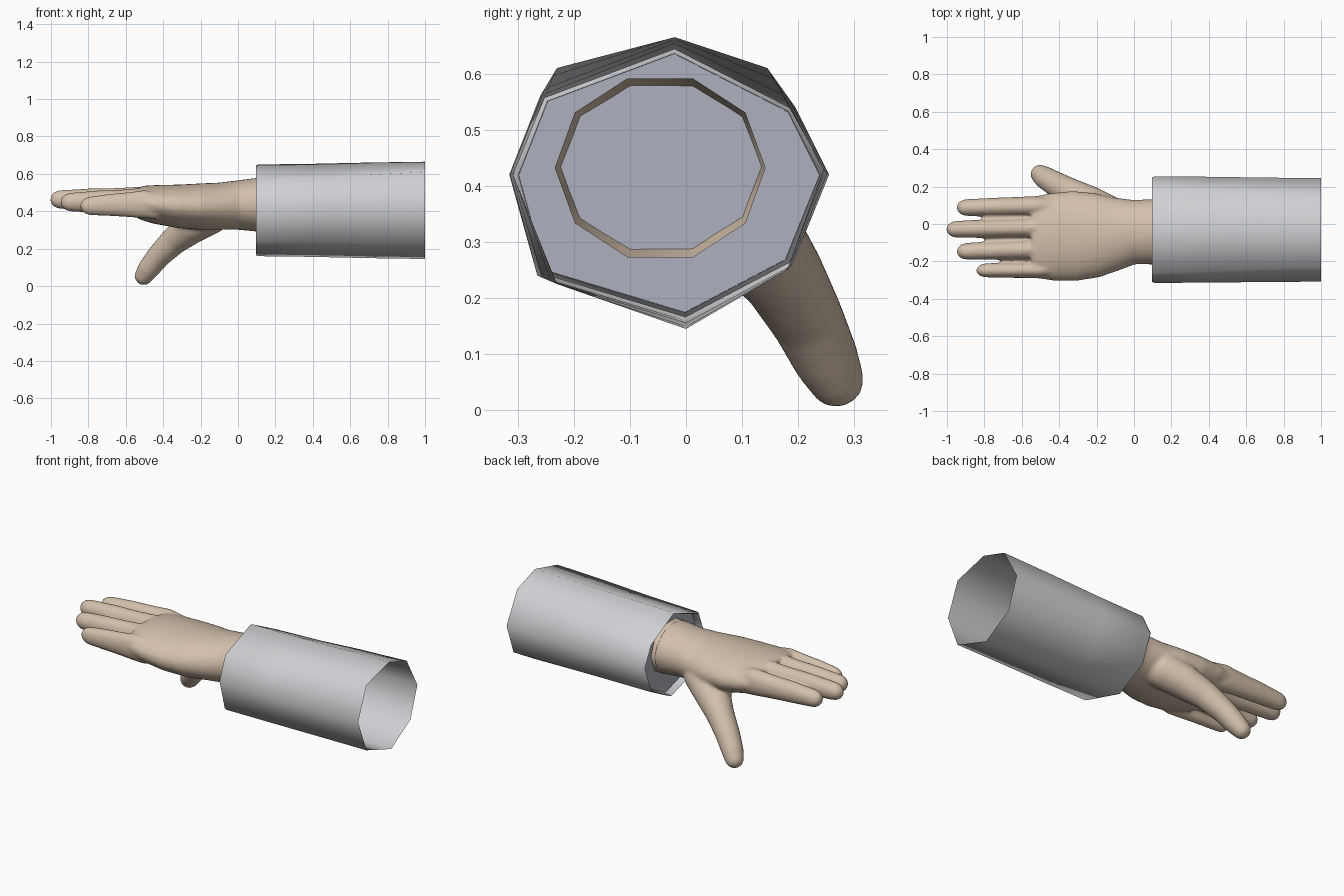
import bpy, bmesh, math
from mathutils import Vector

if "Cube" in bpy.data.objects:
    bpy.data.objects.remove(bpy.data.objects["Cube"])


def material(name, rgb):
    m = bpy.data.materials.new(name)
    m.diffuse_color = (*rgb, 1)
    m.use_nodes = True
    m.node_tree.nodes["Principled BSDF"].inputs["Base Color"].default_value = m.diffuse_color
    return m


SKIN = material("skin", (0.66, 0.53, 0.41))
CLOTH = material("light grey cloth", (0.62, 0.63, 0.65))
LINING = material("blue grey lining", (0.42, 0.44, 0.51))


def bridge(bm, rings):
    for a, b in zip(rings, rings[1:]):
        n = len(a)
        for i in range(n):
            bm.faces.new((a[i], a[(i + 1) % n], b[(i + 1) % n], b[i]))


def tube(bm, sections, n=20, caps=True):
    """Loft ellipses; a section is (x, y, z, half width, half height)."""
    pts = [Vector(s[:3]) for s in sections]
    rings = []
    for i, s in enumerate(sections):
        t = (pts[min(i + 1, len(pts) - 1)] - pts[max(i - 1, 0)]).normalized()
        side = Vector((0, 0, 1)).cross(t).normalized()
        up = t.cross(side)
        rings.append([bm.verts.new(pts[i] + side * s[3] * math.cos(a) + up * s[4] * math.sin(a))
                      for a in (2 * math.pi * k / n for k in range(n))])
    bridge(bm, rings)
    if caps:
        bm.faces.new(rings[0])
        bm.faces.new(rings[-1])


def rounded(sections, length):
    """Add a rounded tip beyond the last section."""
    p, q = Vector(sections[-2][:3]), Vector(sections[-1][:3])
    d = (q - p).normalized()
    w, h = sections[-1][3:]
    tip = []
    for a in (25, 48, 68, 83):
        a = math.radians(a)
        tip.append((*(q + d * length * math.sin(a)), w * math.cos(a), h * math.cos(a)))
    return sections + tip


def finish(bm, name, mat, angle):
    bmesh.ops.recalc_face_normals(bm, faces=bm.faces)
    me = bpy.data.meshes.new(name)
    bm.to_mesh(me)
    bm.free()
    ob = bpy.data.objects.new(name, me)
    bpy.context.collection.objects.link(ob)
    me.materials.append(mat)
    bpy.ops.object.select_all(action='DESELECT')
    ob.select_set(True)
    bpy.context.view_layer.objects.active = ob
    bpy.ops.object.shade_smooth_by_angle(angle=math.radians(angle))
    return ob


# Palm
bm = bmesh.new()
tube(bm, [(0.12, -.042, .435, .175, .146), (0.0, -.043, .433, .172, .132),
          (-.1, -.053, .427, .197, .126), (-.2, -.06, .425, .226, .124),
          (-.32, -.064, .427, .241, .116), (-.44, -.069, .437, .234, .104),
          (-.51, -.07, .445, .222, .092), (-.55, -.07, .446, .205, .075)], 32)

# Four fingers: base y, tip y, tip x, height offset, half width
for y0, y1, tip, dz, w in ((.098, .088, -.945, -.012, .05), (-.018, -.028, -1.0, 0, .05),
                           (-.134, -.146, -.945, -.014, .05), (-.244, -.248, -.84, -.034, .042)):
    root, end = -.42, tip + .05
    secs = []
    for t, zc, kw, h in ((0, .44, .9, .07), (.22, .456, 1.08, .076), (.45, .458, 1.02, .067),
                         (.72, .462, .98, .06), (1, .463, .9, .05)):
        secs.append((root + (end - root) * t, y0 + (y1 - y0) * t, zc + dz * (.4 + .6 * t), w * kw, h))
    tube(bm, rounded(secs, .054))

# Thumb
tube(bm, rounded([(-.06, -.01, .42, .08, .08), (-.15, .055, .375, .105, .1),
                  (-.25, .11, .315, .1, .09), (-.345, .172, .24, .076, .075),
                  (-.425, .217, .16, .067, .064), (-.48, .25, .09, .06, .058),
                  (-.503, .267, .055, .052, .05)], .05))

# Fuse the hand into one smooth skin
hand = finish(bm, "hand", SKIN, 180)
rm = hand.modifiers.new("fuse", 'REMESH')
rm.mode = 'VOXEL'
rm.voxel_size = 0.01
rm.use_smooth_shade = True
sm = hand.modifiers.new("soften", 'SMOOTH')
sm.factor = 0.5
sm.iterations = 6

# Open end of the wrist inside the sleeve
bm = bmesh.new()
tube(bm, [(.1, -.042, .435, .174, .145), (.2, -.046, .432, .188, .168)], 10, caps=False)
finish(bm, "wrist_end", SKIN, 60)

# Sleeve: eight-sided tube, open at the far end, with a turned-in cuff
CUFF = [(-.02, .65), (.195, .54), (.255, .42), (.19, .26), (0, .16), (-.265, .24), (-.315, .42), (-.26, .56)]
FAR = [(-.02, .665), (.145, .61), (.245, .43), (.18, .25), (0, .145), (-.23, .225), (-.308, .42), (-.23, .61)]


def sleeve_ring(bm, x, blend, scale=1.0):
    c = Vector((-.03, .405))
    out = []
    for a, b in zip(CUFF, FAR):
        p = c + (Vector(a).lerp(Vector(b), blend) - c) * scale
        out.append(bm.verts.new((x, p.x, p.y)))
    return out


bm = bmesh.new()
bridge(bm, [sleeve_ring(bm, x, b, s) for x, b, s in
            ((.14, 0, .94), (.105, 0, .95), (.095, 0, .975), (.108, 0, 1),
             (.4, .25, 1.0), (.7, .7, 1.0), (1.0, 1, 1))])
finish(bm, "sleeve", CLOTH, 60)

# Lining disc closing the sleeve around the wrist
bm = bmesh.new()
bm.faces.new(sleeve_ring(bm, .135, 0, .945))
finish(bm, "sleeve_lining", LINING, 30)
